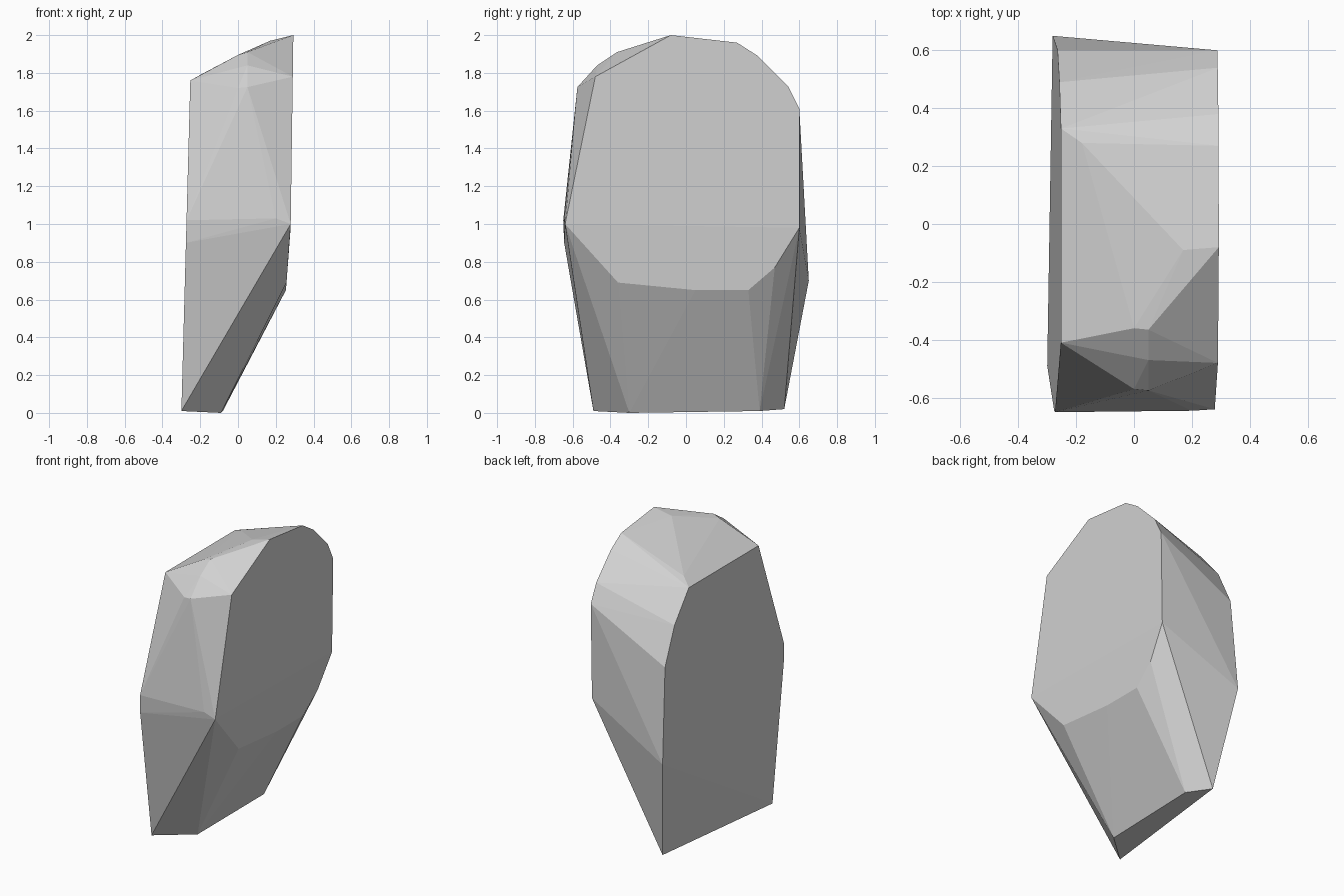
import bpy
import bmesh
import math


def remove_default_cube():
    cube = bpy.data.objects.get("Cube")
    if cube is not None:
        bpy.data.objects.remove(cube, do_unlink=True)


def make_material(name, colour):
    material = bpy.data.materials.new(name)
    material.use_nodes = True
    material.diffuse_color = colour
    shader = material.node_tree.nodes["Principled BSDF"]
    shader.inputs["Base Color"].default_value = colour
    shader.inputs["Roughness"].default_value = 0.9
    return material


def broad_side(outline, base_x, lean):
    """Place a (y, z) outline on a plane that leans along x with height."""
    return [(base_x + lean * z, y, z) for y, z in outline]


def build_hull(name, points, material):
    """Wrap corner points in a faceted convex skin."""
    mesh = bpy.data.meshes.new(name)
    bm = bmesh.new()
    for point in points:
        bm.verts.new(point)
    hull = bmesh.ops.convex_hull(bm, input=bm.verts[:])
    unused = {item for key in ("geom_interior", "geom_unused") for item in hull[key]}
    loose = [v for v in bm.verts if v in unused or not v.link_faces]
    bmesh.ops.delete(bm, geom=loose, context="VERTS")
    # Merge nearly flat neighbours into broad chipped facets
    bmesh.ops.dissolve_limit(bm, angle_limit=math.radians(1.5),
                             verts=bm.verts[:], edges=bm.edges[:])
    bmesh.ops.recalc_face_normals(bm, faces=bm.faces[:])
    bm.to_mesh(mesh)
    bm.free()
    mesh.materials.append(material)
    rock = bpy.data.objects.new(name, mesh)
    bpy.context.collection.objects.link(rock)
    return rock


remove_default_cube()
stone_grey = make_material("stone grey", (0.64, 0.64, 0.64, 1))

# Large left cleavage face: upper arch, then the lower inward-turned rim
left_arch = broad_side([
    (-0.64, 1.0), (-0.48, 1.78), (-0.08, 2.0), (0.27, 1.96),
    (0.38, 1.89), (0.54, 1.73), (0.6, 1.61), (0.6, 0.98),
], base_x=0.265, lean=0.014)
left_rim = broad_side([
    (-0.36, 0.69), (0.05, 0.65), (0.33, 0.65), (0.47, 0.77),
], base_x=0.205, lean=0.075)

# Right cleavage face
right_arch = broad_side([
    (-0.49, 0.01), (-0.645, 0.9), (-0.65, 1.02), (-0.41, 1.76),
    (0.33, 1.76), (0.49, 1.57), (0.6, 1.33), (0.65, 0.7),
], base_x=-0.3, lean=0.027)

# Small foot the boulder stands on
foot = [(-0.09, -0.3, 0), (-0.08, 0.39, 0.01), (-0.19, 0.52, 0.02)]

# Chipped corners along the front and the crown
front_chips = [(0.2, -0.645, 1.03), (0, -0.57, 1.72), (0.05, -0.575, 1.725),
               (0.05, -0.47, 1.84)]
crown_chips = [(0, -0.36, 1.895), (0.05, -0.365, 1.91),
               (0.17, -0.09, 1.97), (-0.18, 0.28, 1.8)]

build_hull("boulder",
           left_arch + left_rim + right_arch + foot + front_chips + crown_chips,
           stone_grey)
